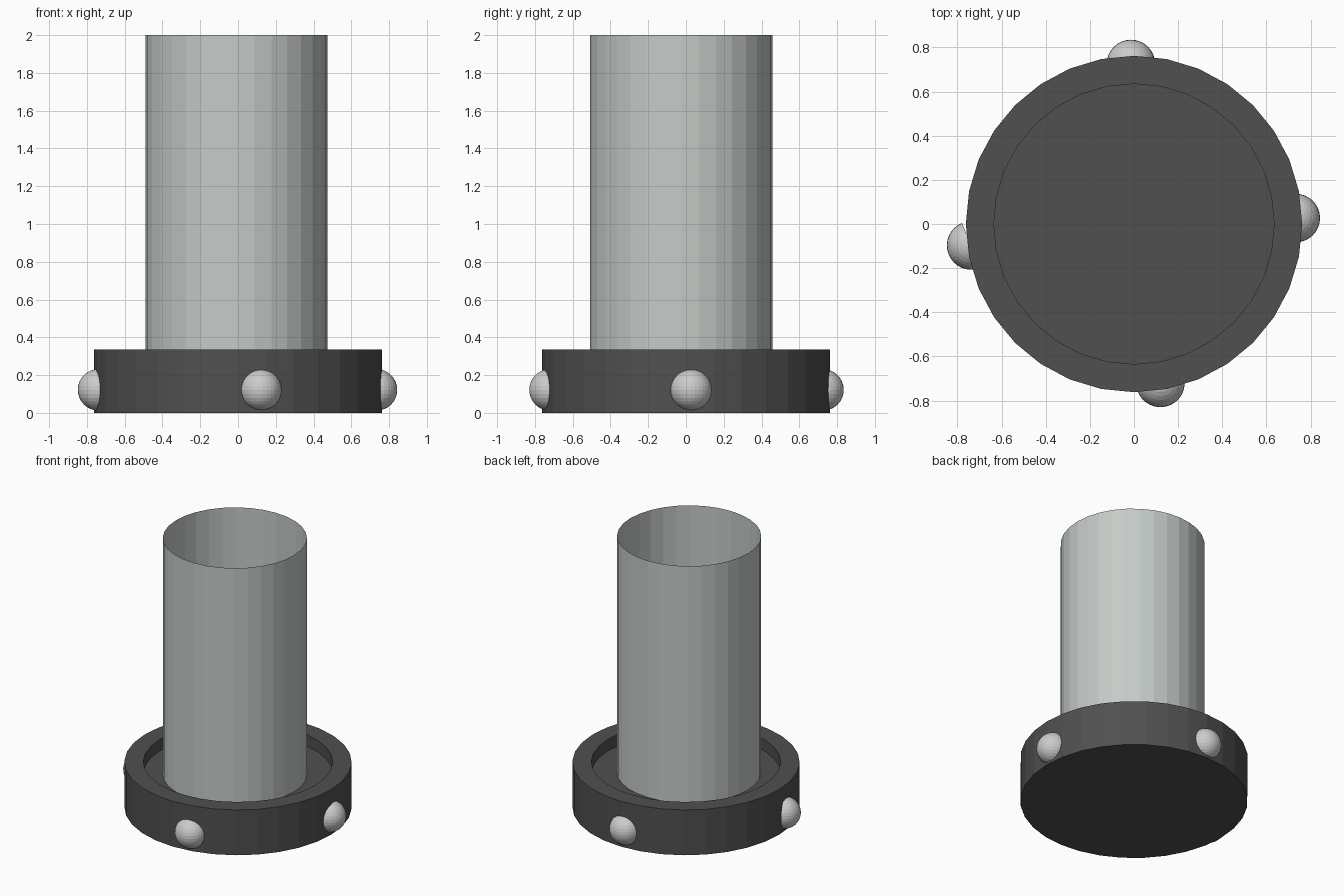
import bpy, bmesh
from math import radians
from mathutils import Matrix, Vector

if "Cube" in bpy.data.objects:
    bpy.data.objects.remove(bpy.data.objects["Cube"])


def material(name, rgb):
    m = bpy.data.materials.new(name)
    m.diffuse_color = (*rgb, 1)
    m.use_nodes = True
    m.node_tree.nodes["Principled BSDF"].inputs["Base Color"].default_value = m.diffuse_color
    return m


def add_object(name, bm, mat=None):
    me = bpy.data.meshes.new(name)
    bm.to_mesh(me)
    bm.free()
    ob = bpy.data.objects.new(name, me)
    bpy.context.collection.objects.link(ob)
    if mat:
        me.materials.append(mat)
    return ob


dark = material("dark_grey", (0.08, 0.08, 0.08))
pale = material("pale_grey", (0.56, 0.60, 0.58))

# Base: 32-sided disc with a shallow recess in its top
bm = bmesh.new()
bmesh.ops.create_cone(bm, cap_ends=True, segments=32, radius1=0.762, radius2=0.762,
                      depth=0.33, matrix=Matrix.Translation((0, 0, 0.17)))
for v in bm.verts:
    v.co.z = 0.335 if v.co.z > 0.17 else 0.0
bm.normal_update()
top = max(bm.faces, key=lambda f: f.calc_center_median().z)
bmesh.ops.inset_region(bm, faces=[top], thickness=0.127)
floor = bmesh.ops.extrude_face_region(bm, geom=[top])["geom"]
bmesh.ops.translate(bm, vec=(0, 0, -0.085),
                    verts=[g for g in floor if isinstance(g, bmesh.types.BMVert)])
if top.is_valid:
    bmesh.ops.delete(bm, geom=[top], context='FACES_ONLY')
bmesh.ops.recalc_face_normals(bm, faces=bm.faces)
add_object("base", bm, dark)

# Tube: open, thin-walled, standing slightly off centre in the recess
bm = bmesh.new()
bmesh.ops.create_cone(bm, cap_ends=False, segments=32, radius1=0.483, radius2=0.483,
                      depth=1.75, matrix=Matrix.Translation((-0.008, -0.025, 1.125)))
add_object("tube", bm, pale)

# Studs: half spheres around the rim (x, y, outward direction in degrees)
studs = {"stud_front": (0.12, -0.72, 277), "stud_right": (0.733, 0.027, 0),
         "stud_back": (-0.014, 0.725, 90), "stud_left": (-0.738, -0.097, 202)}
for name, (x, y, ang) in studs.items():
    bm = bmesh.new()
    bmesh.ops.create_uvsphere(bm, u_segments=32, v_segments=16, radius=0.11)
    bmesh.ops.bisect_plane(bm, geom=bm.verts[:] + bm.edges[:] + bm.faces[:], dist=1e-5,
                           plane_co=Vector((0, 0, 0)), plane_no=Vector((1, 0, 0)),
                           clear_inner=True)
    bm.transform(Matrix.Translation((x, y, 0.122)) @ Matrix.Rotation(radians(ang), 4, 'Z'))
    add_object(name, bm)
